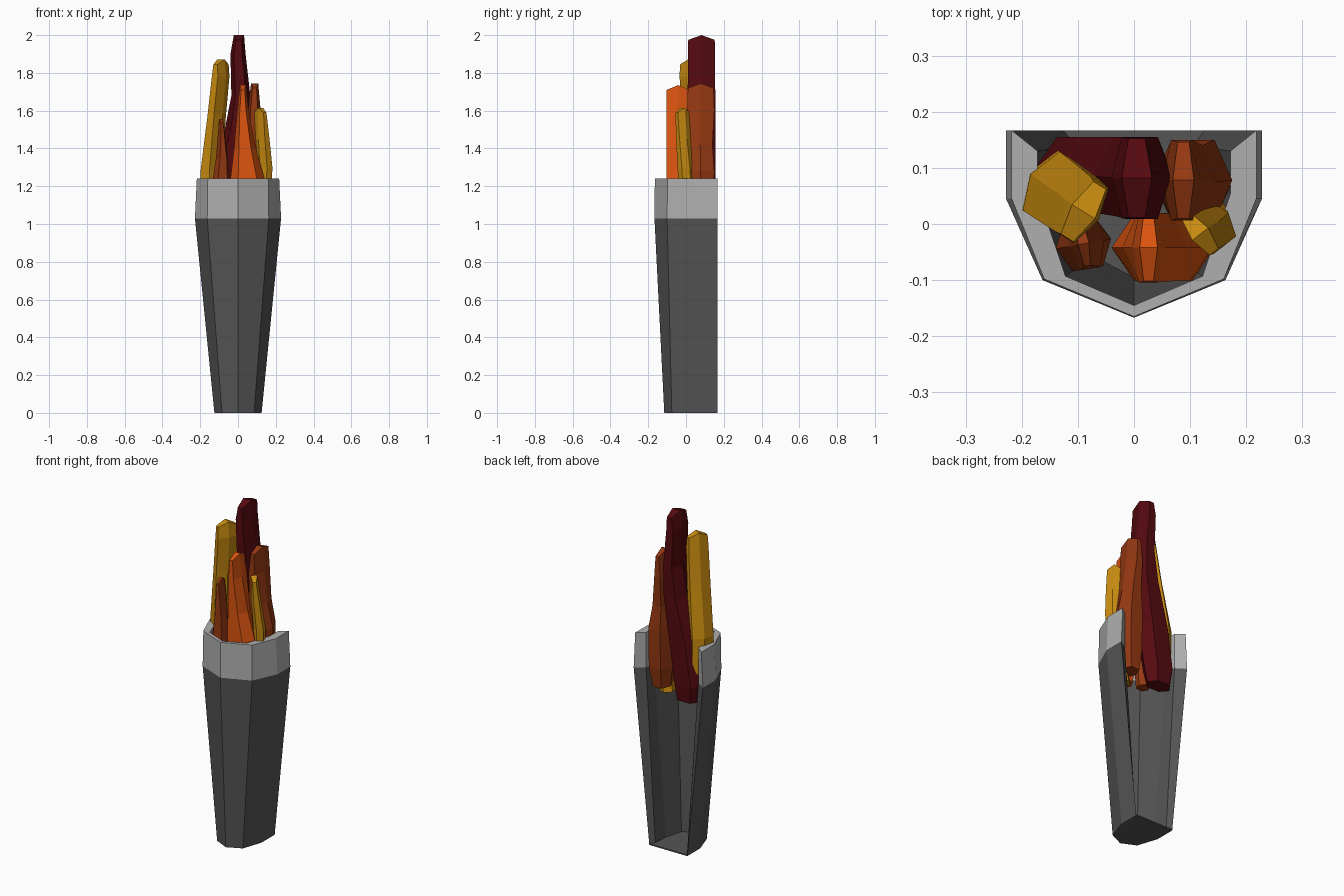
import bpy, bmesh
from math import cos, sin, radians

if "Cube" in bpy.data.objects:
    bpy.data.objects.remove(bpy.data.objects["Cube"])


def make_object(name, bm, color):
    bmesh.ops.recalc_face_normals(bm, faces=bm.faces[:])
    mesh = bpy.data.meshes.new(name)
    bm.to_mesh(mesh)
    bm.free()
    mat = bpy.data.materials.new(name)
    mat.diffuse_color = (*color, 1)
    mat.use_nodes = True
    mat.node_tree.nodes["Principled BSDF"].inputs["Base Color"].default_value = mat.diffuse_color
    mesh.materials.append(mat)
    obj = bpy.data.objects.new(name, mesh)
    bpy.context.collection.objects.link(obj)


def loft(bm, rings):
    """Join closed rings of points with quads and cap both ends."""
    loops = [[bm.verts.new(p) for p in ring] for ring in rings]
    n = len(loops[0])
    for a, b in zip(loops, loops[1:]):
        for i in range(n):
            j = (i + 1) % n
            bm.faces.new((a[i], a[j], b[j], b[i]))
    return loops


def mirrored(half):
    """Right-hand points from the back to the centre, mirrored to the left."""
    return half + [(-x, y) for x, y in reversed(half[:-1])]


def shell(name, color, sections, floor=False):
    """Open-backed wall lofted from (z, outer half, inner half) sections."""
    bm = bmesh.new()
    rings = []
    for z, outer, inner in sections:
        rings.append([(x, y, z) for x, y in mirrored(outer) + mirrored(inner)[::-1]])
    loops = loft(bm, rings)
    n = len(loops[0])
    for loop in (loops[0], loops[-1]):
        for i in range(n // 2 - 1):
            bm.faces.new((loop[i], loop[i + 1], loop[n - 2 - i], loop[n - 1 - i]))
    if floor:
        out = [(x, y) for x, y in mirrored(sections[0][1])]
        slab = loft(bm, [[(x, y, z) for x, y in out] for z in (0, 0.008)])
        for loop in slab:
            bm.faces.new(loop)
    make_object(name, bm, color)


# Holder: faceted half-round cup, open at the wall side
base_out = [(.125, .167), (.125, .045), (.085, -.075), (0, -.115)]
base_in = [(.105, .14), (.097, .05), (.07, -.058), (0, -.095)]
mid_out = [(.228, .167), (.228, .045), (.163, -.1), (0, -.167)]
mid_in = [(.172, .13), (.172, .055), (.122, -.093), (0, -.145)]
top_out = [(.218, .167), (.218, .045), (.16, -.098), (0, -.165)]
shell("holder_body", (.09, .09, .09), [(0, base_out, base_in), (1.03, mid_out, mid_in)], True)
shell("holder_rim", (.43, .43, .43), [(1.03, mid_out, mid_in), (1.24, top_out, mid_in)])


def flame(name, color, angle, sections):
    """Six-sided tongue; sections are (x, y, z, half width, half depth)."""
    c, s = cos(radians(angle)), sin(radians(angle))
    rings = []
    for k, (cx, cy, z, hx, hy) in enumerate(sections):
        lift = .025 if k == len(sections) - 1 else 0
        ring = []
        for px, py in ((1, 0), (.55, 1), (-.55, 1), (-1, 0), (-.55, -1), (.55, -1)):
            x, y = px * hx, py * hy
            ring.append((cx + x * c - y * s, cy + x * s + y * c,
                         z + (lift if py == 0 else 0)))
        rings.append(ring)
    bm = bmesh.new()
    loops = loft(bm, rings)
    bm.faces.new(loops[0])
    top = loops[-1]
    # Gabled tip
    bm.faces.new((top[0], top[1], top[2], top[3]))
    bm.faces.new((top[3], top[4], top[5], top[0]))
    make_object(name, bm, color)


# Flames
yellow, brown = (.58, .26, .005), (.3, .04, .006)
flame("flame_red_back", (.09, .003, .005), 0, [
    (-.085, .10, .90, .075, .045), (-.085, .095, 1.0, .095, .06), (-.05, .09, 1.25, .095, .065),
    (.0, .085, 1.5, .07, .07), (.015, .082, 1.68, .05, .073), (.0, .082, 1.9, .04, .072),
    (.005, .082, 1.975, .027, .07)])
flame("flame_orange_front", (.72, .09, .005), 0, [
    (.05, -.035, .93, .06, .045), (.055, -.04, 1.05, .09, .06), (.05, -.042, 1.24, .09, .06),
    (.037, -.042, 1.4, .058, .06), (.026, -.042, 1.6, .03, .062), (.026, -.042, 1.71, .016, .06)])
flame("flame_brown_right", brown, 0, [
    (.10, .075, .93, .05, .055), (.105, .075, 1.05, .07, .07), (.105, .078, 1.28, .07, .072),
    (.095, .075, 1.42, .05, .065), (.085, .078, 1.6, .035, .072), (.088, .078, 1.72, .019, .068)])
flame("flame_brown_left", brown, 10, [
    (-.09, -.03, .95, .035, .035), (-.09, -.035, 1.2, .05, .045),
    (-.085, -.035, 1.35, .032, .045), (-.09, -.035, 1.53, .01, .04)])
flame("flame_yellow_left", yellow, -32, [
    (-.135, .065, .97, .045, .05), (-.145, .065, 1.08, .05, .06), (-.142, .062, 1.28, .05, .062),
    (-.112, .04, 1.58, .036, .06), (-.092, .025, 1.78, .034, .058), (-.09, .022, 1.845, .024, .055)])
flame("flame_yellow_right", yellow, 38, [
    (.10, .03, .88, .045, .035), (.13, .01, 1.05, .04, .042), (.142, .0, 1.3, .033, .042),
    (.13, -.012, 1.45, .028, .04), (.118, -.018, 1.59, .018, .04)])
